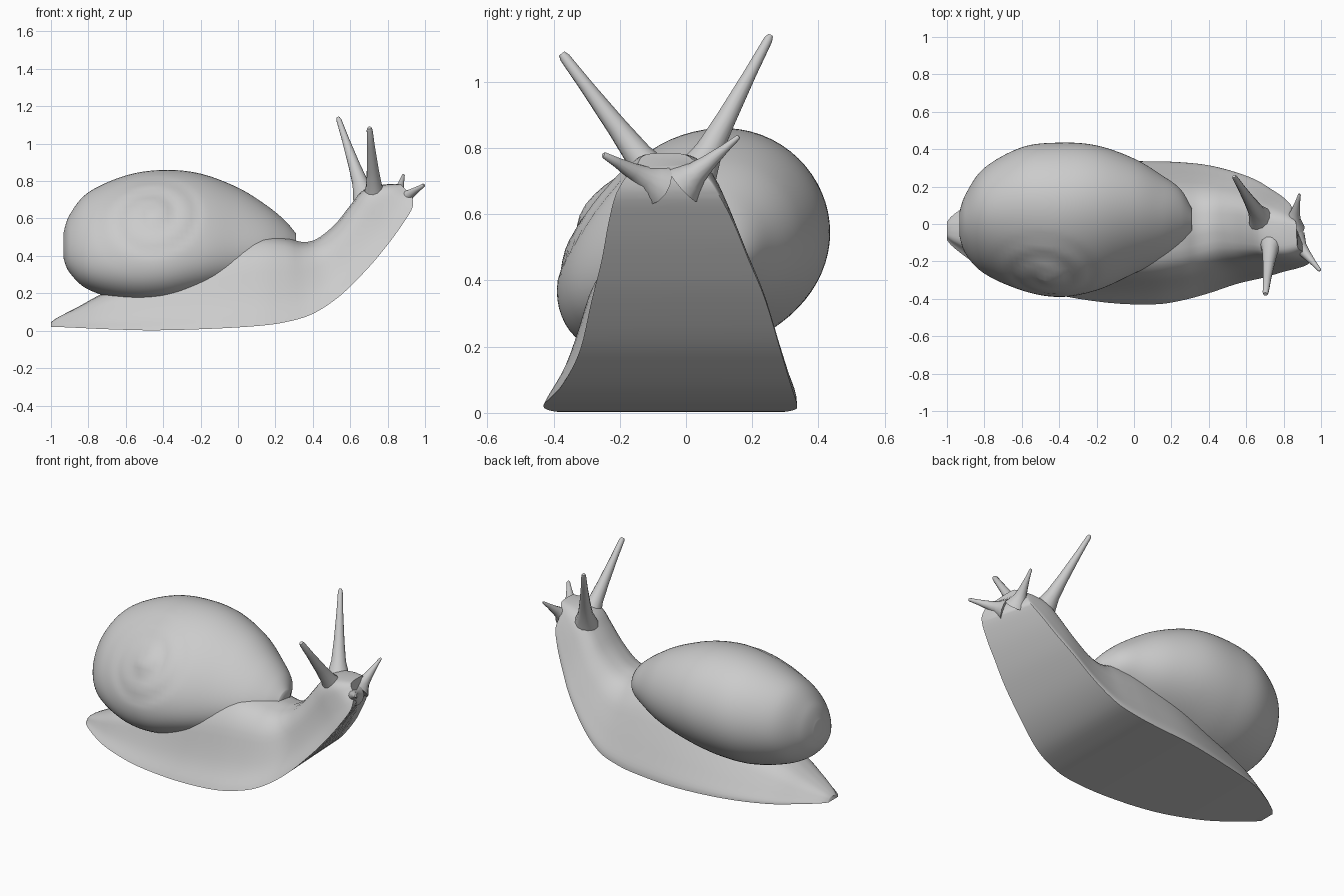
import bpy, bmesh, math
from mathutils import Vector

old = bpy.data.objects.get("Cube")
if old:
    bpy.data.objects.remove(old, do_unlink=True)


def make_material(name, colour):
    mat = bpy.data.materials.new(name)
    mat.use_nodes = True
    mat.diffuse_color = colour
    mat.node_tree.nodes["Principled BSDF"].inputs["Base Color"].default_value = colour
    return mat


grey = make_material("plain grey", (0.6, 0.6, 0.6, 1))


def smooth_rows(rows, steps):
    """Catmull-Rom interpolation through rows of numbers."""
    out = []
    last = len(rows) - 1
    for i in range(last):
        a, b, c, d = (rows[max(0, min(last, i + k))] for k in (-1, 0, 1, 2))
        for s in range(steps):
            t = s / steps
            out.append([q + t / 2 * (r - p + t * (2 * p - 5 * q + 4 * r - w + t * (3 * (q - r) + w - p)))
                        for p, q, r, w in zip(a, b, c, d)])
    out.append(list(rows[-1]))
    return out


def loft(name, rings, angle):
    """Skin a list of closed rings and cap both ends."""
    bm = bmesh.new()
    loops = [[bm.verts.new(p) for p in ring] for ring in rings]
    for lower, upper in zip(loops, loops[1:]):
        for i in range(len(lower)):
            j = (i + 1) % len(lower)
            bm.faces.new((lower[i], lower[j], upper[j], upper[i]))
    bm.faces.new(loops[0])
    bm.faces.new(loops[-1])
    bmesh.ops.recalc_face_normals(bm, faces=bm.faces)
    mesh = bpy.data.meshes.new(name)
    bm.to_mesh(mesh)
    bm.free()
    mesh.materials.append(grey)
    obj = bpy.data.objects.new(name, mesh)
    bpy.context.collection.objects.link(obj)
    bpy.ops.object.select_all(action='DESELECT')
    obj.select_set(True)
    bpy.context.view_layer.objects.active = obj
    bpy.ops.object.shade_smooth_by_angle(angle=math.radians(angle))


# Body stations: sole x, sole z, back x, back z, right edge y, left edge y
body_rows = [
    (-1, .02, -1, .045, -.085, .01),
    (-.965, .02, -.965, .07, -.125, .05),
    (-.85, .015, -.85, .13, -.21, .13),
    (-.7, .008, -.7, .21, -.29, .21),
    (-.45, .002, -.42, .32, -.37, .28),
    (-.15, .01, -.15, .45, -.42, .33),
    (.1, .025, .1, .51, -.43, .335),
    (.25, .045, .25, .5, -.41, .33),
    (.4, .09, .34, .475, -.37, .315),
    (.55, .19, .42, .49, -.32, .285),
    (.7, .34, .52, .57, -.285, .24),
    (.8, .46, .6, .67, -.255, .19),
    (.88, .57, .67, .75, -.235, .145),
    (.935, .665, .77, .78, -.21, .095),
    (.925, .735, .87, .785, -.165, .04),
]
# Half cross-section: width fraction, height fraction
side = smooth_rows([(1, 0), (.985, .08), (.9, .25), (.77, .5), (.61, .76), (.37, .94), (0, 1)], 3)
outline = side + [(-w, h) for w, h in reversed(side[:-1])]


def body_ring(row):
    sx, sz, bx, bz, y0, y1 = row
    mid, half = (y0 + y1) / 2, (y1 - y0) / 2
    skew = .08 * max(0, sx - .35)  # the neck turns a little to its left
    boxy = max(0, sx - .6)         # the head is squarer than the body
    ring = []
    for w, h in outline:
        w = math.copysign(abs(w) ** (1 - boxy), w)
        if w < 0:
            w *= 1 - .6 * h * (1 - h) ** 2  # flatter right flank
        x = sx - skew * (1 + w) * (1 - h)
        ring.append((x + (bx - sx) * h, mid + half * w, sz + (bz - sz) * h))
    return ring


loft("body", [body_ring(r) for r in smooth_rows(body_rows, 4)], 50)

# Shell stations: x, right y, left y, bottom z, top z
shell_rows = [
    (-.934, -.06, .06, .39, .52),
    (-.9, -.16, .16, .31, .62),
    (-.8, -.265, .3, .22, .74),
    (-.6, -.355, .41, .16, .83),
    (-.4, -.39, .435, .155, .86),
    (-.2, -.355, .42, .195, .84),
    (0, -.265, .35, .25, .765),
    (.15, -.19, .26, .31, .672),
    (.25, -.115, .185, .37, .59),
    (.31, -.04, .08, .44, .52),
]
AROUND = 72
apex = Vector((-.46, -.29, .63))
axis = Vector((0, -.75, .66)).normalized()
up = axis.cross(Vector((1, 0, 0)))


def coil(p):
    """Press a spiral seam into the side of the shell and raise its tip."""
    d = p - apex
    u, v = d.x, d.dot(up)
    r = math.hypot(u, v)
    if d.dot(axis) < -.25 or r > .32:
        return p
    turn = (r / .12 - math.atan2(v, u) / math.tau) % 1
    seam = max(0, 1 - min(turn, 1 - turn) / .3)
    fade = min(1, (.32 - r) / .1)
    return p + axis * (.02 * max(0, 1 - r / .11) - .008 * seam * fade)


def shell_ring(row):
    x, y0, y1, z0, z1 = row
    centre = Vector((x, (y0 + y1) / 2, (z0 + z1) / 2))
    ring = []
    for i in range(AROUND):
        a = math.tau * i / AROUND
        lean = .25 - .15 * math.cos(a)  # the coiled side sags lower
        offset = Vector((0, (y1 - y0) / 2 * math.cos(a), (z1 - z0) / 2 * math.sin(a + lean)))
        ring.append(coil(centre + offset))
    return ring


loft("shell", [shell_ring(r) for r in smooth_rows(shell_rows, 8)], 60)


def feeler(name, base, tip, thick, thin):
    """Tapered stalk with a flared root and a blunt tip."""
    base, tip = Vector(base), Vector(tip)
    line = tip - base
    s = line.orthogonal().normalized()
    t = line.normalized().cross(s)
    rings = []
    for f, taper in ((0, 2.2), (.12, 1.6), (.24, 1), (.45, .6), (.75, .2), (.97, 0), (1, -.2)):
        r = max(thin + (thick - thin) * taper, thin * .6)
        rings.append([base + line * f + (s * math.cos(a) + t * math.sin(a)) * r
                      for a in (math.tau * i / 12 for i in range(12))])
    loft(name, rings, 60)


# Eye stalks and the two short mouth feelers
feeler("left_eye_stalk", (.69, .01, .68), (.535, .255, 1.14), .043, .014)
feeler("right_eye_stalk", (.735, -.07, .68), (.703, -.375, 1.085), .043, .016)
feeler("left_mouth_feeler", (.845, -.01, .69), (.885, .16, .835), .036, .008)
feeler("right_mouth_feeler", (.86, -.09, .69), (.995, -.25, .78), .036, .01)
